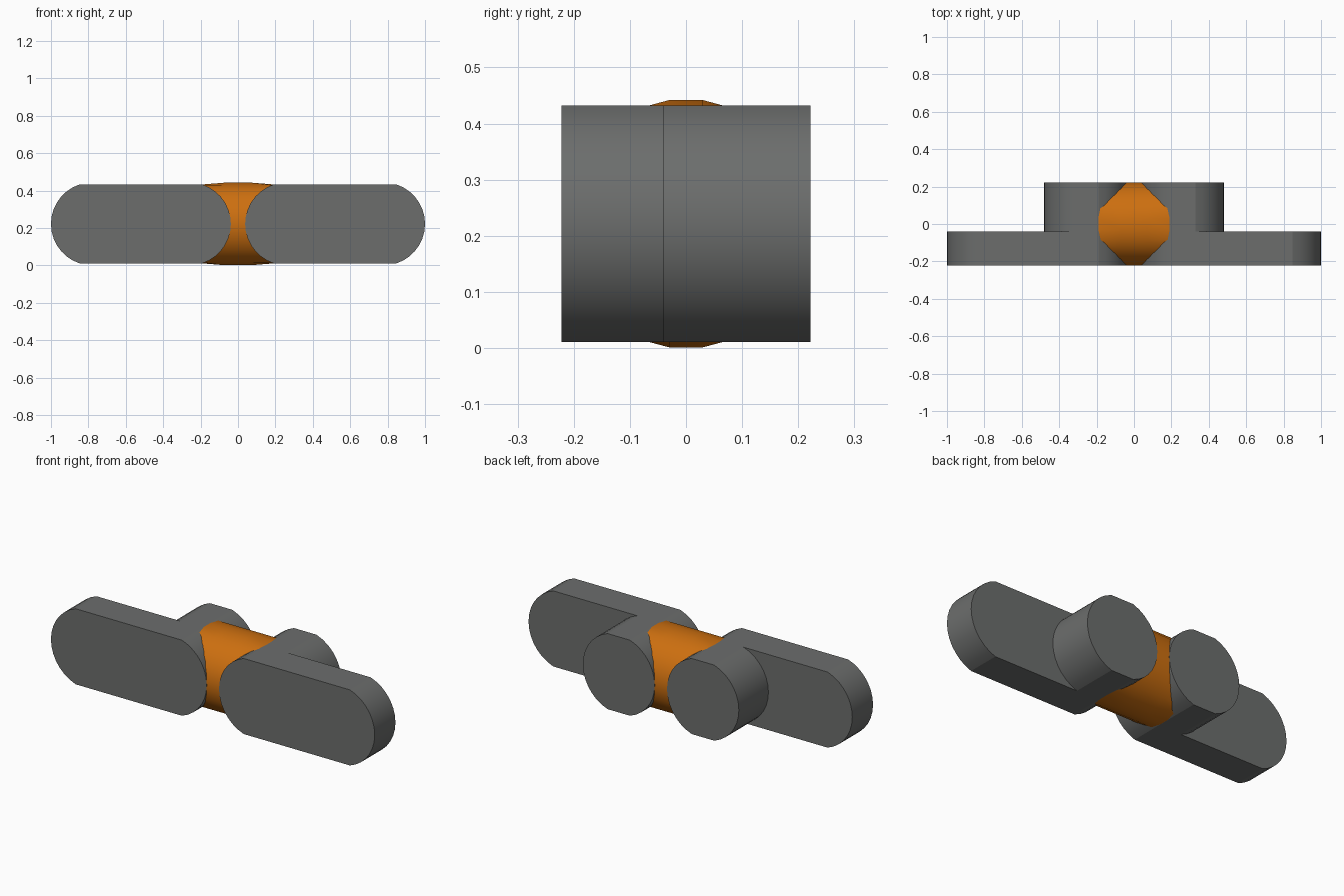
import bpy, bmesh, math

if "Cube" in bpy.data.objects:
    bpy.data.objects.remove(bpy.data.objects["Cube"])

R, FLAT, ZC = 0.222, 0.211, 0.2215      # round radius, half height of flats, axis height
PIN_X, END_X = 0.26, 0.778              # arc centres of each link
Y0, Y1, Y2 = -0.222, -0.039, 0.222      # front, plate back, pin back
A = math.asin(FLAT / R)


def paint(name, color):
    mat = bpy.data.materials.new(name)
    mat.diffuse_color = color
    mat.use_nodes = True
    mat.node_tree.nodes["Principled BSDF"].inputs["Base Color"].default_value = mat.diffuse_color
    return mat


DARK_GREY = paint("dark_grey", (0.15, 0.155, 0.152, 1))
ORANGE = paint("orange", (0.61, 0.16, 0.005, 1))


def finish(bm, name, angle, mat):
    bmesh.ops.recalc_face_normals(bm, faces=bm.faces)
    me = bpy.data.meshes.new(name)
    bm.to_mesh(me)
    bm.free()
    me.materials.append(mat)
    ob = bpy.data.objects.new(name, me)
    bpy.context.collection.objects.link(ob)
    bpy.ops.object.select_all(action='DESELECT')
    ob.select_set(True)
    bpy.context.view_layer.objects.active = ob
    bpy.ops.object.shade_smooth_by_angle(angle=math.radians(angle))


def arc(cx, start, end, n=14):
    return [(cx + R * math.cos(start + (end - start) * i / n),
             R * math.sin(start + (end - start) * i / n)) for i in range(n + 1)]


def link(name, side):
    """Stadium plate in front with a full-depth round pin at its inner end."""
    bm = bmesh.new()

    def row(pts, y):
        return [bm.verts.new((side * x, y, ZC + z)) for x, z in pts]

    def walls(a, b):
        for i in range(len(a)):
            j = (i + 1) % len(a)
            bm.faces.new((a[i], a[j], b[j], b[i]))

    inner = arc(PIN_X, math.pi - A, math.pi + A)
    outer = arc(PIN_X, -A, A)
    tip = arc(END_X, -A, A)
    front = row(inner + [outer[0]] + tip + [outer[-1]], Y0)
    inner_m, outer_m, tip_m = row(inner, Y1), row(outer, Y1), row(tip, Y1)
    back = row(inner + outer, Y2)
    bm.faces.new(front)
    walls(front, inner_m + [outer_m[0]] + tip_m + [outer_m[-1]])
    bm.faces.new(tip_m + outer_m[::-1])       # plate back
    walls(inner_m + outer_m, back)            # pin side
    bm.faces.new(back)
    finish(bm, name, 20, DARK_GREY)


link("link_right", 1)
link("link_left", -1)

# Central connector: round bar along x whose crown slopes down to the link flats
bm = bmesh.new()
N, RAD = 24, 0.2225
rings = []
for x, cap in ((-0.25, 0.205), (-0.19, FLAT), (-0.07, 1), (0.07, 1), (0.19, FLAT), (0.25, 0.205)):
    ring = []
    for i in range(N):
        t = 2 * math.pi * (i + 0.5) / N
        z = max(-cap, min(cap, RAD * math.sin(t)))
        ring.append(bm.verts.new((x, RAD * math.cos(t), ZC + z)))
    rings.append(ring)
for a, b in zip(rings, rings[1:]):
    for i in range(N):
        j = (i + 1) % N
        bm.faces.new((a[i], a[j], b[j], b[i]))
bm.faces.new(rings[0])
bm.faces.new(rings[-1])
finish(bm, "center_connector", 30, ORANGE)
